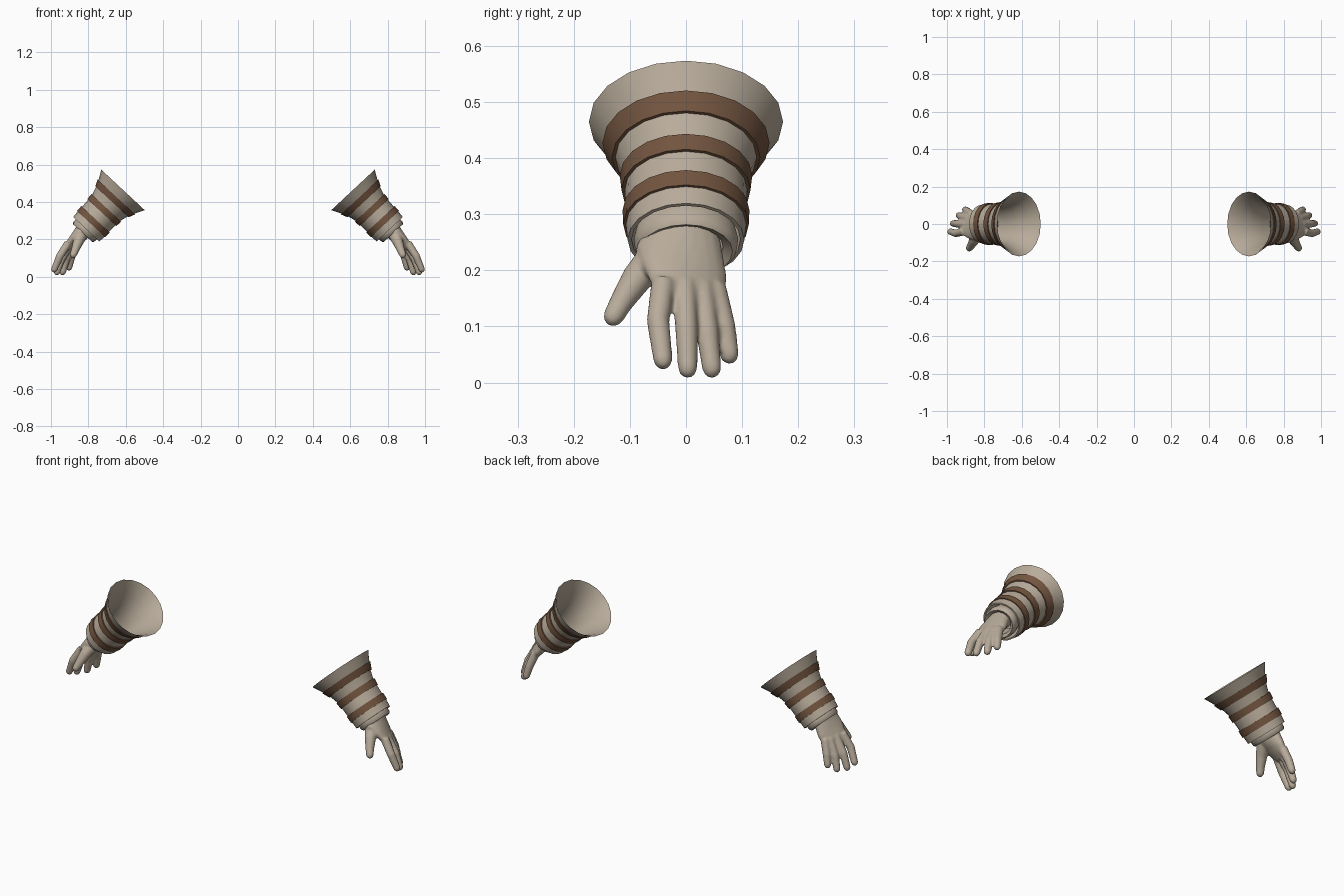
import bpy, bmesh, math
from mathutils import Vector

old = bpy.data.objects.get("Cube")
if old:
    bpy.data.objects.remove(old, do_unlink=True)


def material(name, rgb):
    m = bpy.data.materials.new(name)
    m.use_nodes = True
    m.diffuse_color = (*rgb, 1)
    m.node_tree.nodes["Principled BSDF"].inputs["Base Color"].default_value = (*rgb, 1)
    return m


CLOTH = material("beige cloth", (0.48, 0.41, 0.325))
BROWN = material("brown trim", (0.17, 0.09, 0.05))

Y = Vector((0, 1, 0))
START = Vector((0.615, 0, 0.465))            # centre of the flared opening
AXIS = Vector((0.68, 0, -0.73)).normalized()  # forearm direction
NORMAL = Vector((-AXIS.z, 0, AXIS.x))


def loft(bm, rings, sides, closed=False, mats=None):
    """Skin elliptical rings given as (centre, half axis u, half axis v)."""
    loops = []
    for c, u, v in rings:
        angles = [math.tau * i / sides for i in range(sides)]
        loops.append([bm.verts.new(c + u * math.cos(a) + v * math.sin(a)) for a in angles])
    count = len(loops)
    for k in range(count if closed else count - 1):
        a, b = loops[k], loops[(k + 1) % count]
        for i in range(sides):
            j = (i + 1) % sides
            f = bm.faces.new((a[i], a[j], b[j], b[i]))
            f.material_index = mats[k] if mats else 0
    if not closed:
        bm.faces.new(loops[0])
        bm.faces.new(loops[-1])


def tube(bm, points, radii):
    """Rounded finger along a path."""
    pts = [Vector(p) for p in points]
    end = (pts[-1] - pts[-2]).normalized()
    r = radii[-1]
    pts += [pts[-1] + end * r * 0.6, pts[-1] + end * r * 0.95]
    radii = list(radii) + [r * 0.78, r * 0.3]
    rings = []
    for i, p in enumerate(pts):
        d = (pts[min(i + 1, len(pts) - 1)] - pts[max(i - 1, 0)]).normalized()
        v = d.cross(Y).normalized()
        u = v.cross(d)
        rings.append((p, u * radii[i], v * radii[i]))
    loft(bm, rings, 12)


def finish(bm, name, side, mats):
    for v in bm.verts:
        v.co.x *= side
    bmesh.ops.recalc_face_normals(bm, faces=bm.faces)
    me = bpy.data.meshes.new(name)
    bm.to_mesh(me)
    bm.free()
    for m in mats:
        me.materials.append(m)
    ob = bpy.data.objects.new(name, me)
    bpy.context.collection.objects.link(ob)
    bpy.ops.object.select_all(action="DESELECT")
    ob.select_set(True)
    bpy.context.view_layer.objects.active = ob
    bpy.ops.object.shade_smooth_by_angle(angle=math.radians(40))
    return ob


def arm_ring(t, r, squash=0.92):
    return START + AXIS * t, Y * r, NORMAL * r * squash


def sleeve(name, side):
    # outer profile (distance, radius, is trim), then back up the inside
    outer = [(0, .173, 0), (.025, .158, 0), (.052, .143, 1), (.052, .149, 1),
             (.087, .132, 1), (.087, .126, 0), (.11, .118, 0), (.131, .112, 1),
             (.131, .118, 1), (.166, .115, 1), (.166, .109, 0), (.215, .107, 1),
             (.215, .113, 1), (.25, .112, 1), (.25, .107, 0), (.288, .104, 0)]
    inner = [(.288, .097, 0), (.2, .098, 0), (.13, .105, 0), (.07, .128, 0), (.025, .152, 0)]
    prof = outer + inner
    bm = bmesh.new()
    loft(bm, [arm_ring(t, r) for t, r, _ in prof], 20, True, [p[2] for p in prof])
    finish(bm, name, side, [CLOTH, BROWN])


def glove_cuff(name, side):
    prof = [(.24, .084), (.285, .093), (.308, .091), (.316, .083), (.306, .066), (.24, .066)]
    bm = bmesh.new()
    loft(bm, [arm_ring(t, r, .84) for t, r in prof], 20, True)
    finish(bm, name, side, [CLOTH])


def hand(name, side):
    bm = bmesh.new()
    # palm sections: x, z, y, half width, half thickness, tilt toward the index side
    palm = [(.775, .31, -.008, .066, .052, 0), (.815, .262, -.010, .070, .048, 0),
            (.838, .232, -.012, .078, .042, .1), (.865, .198, -.003, .076, .034, .25),
            (.89, .165, .003, .066, .027, .35), (.903, .145, .005, .058, .02, .4)]
    across = Vector((.8, 0, .6))
    loft(bm, [(Vector((x, y, z)), (Y - across * tilt) * w, across * h)
              for x, z, y, w, h, tilt in palm], 20)
    # fingers from knuckle over a bent joint to the tip
    fingers = [((.908, -.04, .18), (.953, -.05, .11), (.982, -.041, .04)),
               ((.895, -.003, .175), (.944, .001, .095), (.968, .003, .025)),
               ((.882, .028, .17), (.92, .038, .09), (.937, .046, .025)),
               ((.868, .05, .17), (.892, .068, .1), (.903, .077, .05))]
    for path in fingers:
        tube(bm, path, (.022, .0205, .0175))
    # thumb
    tube(bm, ((.838, -.05, .225), (.855, -.088, .185), (.872, -.117, .14), (.881, -.129, .118)),
         (.035, .028, .021, .019))
    ob = finish(bm, name, side, [CLOTH])
    # blend the fingers into the palm
    blend = ob.modifiers.new("blend", "REMESH")
    blend.mode = "VOXEL"
    blend.voxel_size = 0.005
    blend.use_smooth_shade = True
    soften = ob.modifiers.new("soften", "SMOOTH")
    soften.factor = 0.5
    soften.iterations = 4


for label, side in (("left", 1), ("right", -1)):
    sleeve(label + "_sleeve", side)
    glove_cuff(label + "_glove_cuff", side)
    hand(label + "_hand", side)
